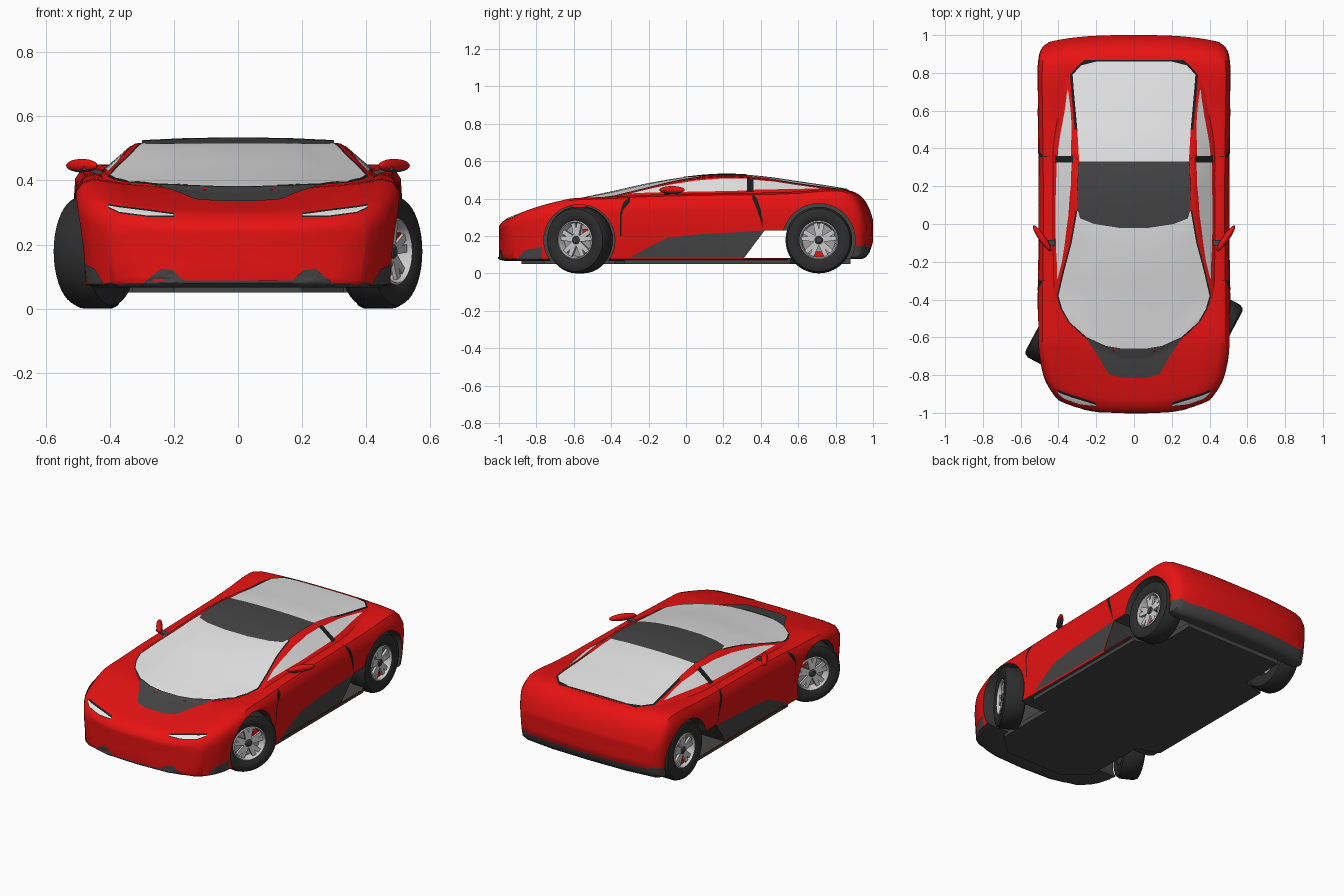
import bpy, bmesh
from math import radians, pi, cos, sin
from mathutils import Vector, Matrix
from mathutils.bvhtree import BVHTree

if "Cube" in bpy.data.objects:
    bpy.data.objects.remove(bpy.data.objects["Cube"])


def material(name, r, g, b):
    m = bpy.data.materials.new(name)
    m.use_nodes = True
    m.diffuse_color = (r, g, b, 1)
    m.node_tree.nodes["Principled BSDF"].inputs["Base Color"].default_value = (r, g, b, 1)
    return m


RED = material("red paint", .8, .006, .006)
DARK = material("dark grey trim", .06, .06, .06)
BLACK = material("black seal", .012, .012, .012)
TYRE = material("tyre rubber", .026, .026, .026)
GLASS = material("pale glass", .8, .8, .8)
METAL = material("light metal", .6, .6, .6)
DISC = material("brake disc grey", .35, .35, .35)


def make(name, bm, mats, rule=None, angle=35, recalc=True):
    """Turn a bmesh into a named, shaded object."""
    if recalc:
        bmesh.ops.recalc_face_normals(bm, faces=bm.faces)
    bm.normal_update()
    if rule:
        for f in bm.faces:
            f.material_index = rule(f.calc_center_median(), f.normal)
    mesh = bpy.data.meshes.new(name)
    bm.to_mesh(mesh)
    bm.free()
    ob = bpy.data.objects.new(name, mesh)
    bpy.context.collection.objects.link(ob)
    for m in mats:
        mesh.materials.append(m)
    activate(ob)
    bpy.ops.object.shade_smooth_by_angle(angle=radians(angle))
    return ob


def activate(ob):
    bpy.ops.object.select_all(action="DESELECT")
    ob.select_set(True)
    bpy.context.view_layer.objects.active = ob


def smooth(rows, n=4):
    """Catmull-Rom interpolation of rows of numbers."""
    out = []
    for i in range(len(rows) - 1):
        q = rows[max(i - 1, 0)], rows[i], rows[i + 1], rows[min(i + 2, len(rows) - 1)]
        for k in range(n):
            t = k / n
            out.append(tuple(.5 * (2*b + (c - a)*t + (2*a - 5*b + 4*c - d)*t*t
                                   + (3*b - a - 3*c + d)*t**3) for a, b, c, d in zip(*q)))
    return out + [rows[-1]]


def loft(rings):
    """Closed skin through rings of points."""
    bm = bmesh.new()
    vs = [[bm.verts.new(p) for p in r] for r in rings]
    for a, b in zip(vs, vs[1:]):
        for i in range(len(a)):
            j = (i + 1) % len(a)
            bm.faces.new((a[i], a[j], b[j], b[i]))
    bm.faces.new(vs[0])
    bm.faces.new(vs[-1])
    return bm


def mirrored(half):
    """Full ring from a half section that starts and ends on the centre line."""
    return half + [(-x, z) for x, z in half[-2:0:-1]]


def revolve(profile, matrix, segs=40):
    """Spin (radius, x) points about the x axis."""
    bm = bmesh.new()
    rows = [[bm.verts.new((x, r * cos(2*pi*i/segs), r * sin(2*pi*i/segs))) for i in range(segs)]
            for r, x in profile]
    for a, b in zip(rows, rows[1:]):
        for i in range(segs):
            j = (i + 1) % segs
            bm.faces.new((a[i], a[j], b[j], b[i]))
    bmesh.ops.remove_doubles(bm, verts=bm.verts, dist=1e-5)
    bm.transform(matrix)
    return bm


def add_box(bm, size, matrix):
    bmesh.ops.create_cube(bm, size=1, matrix=matrix @ Matrix.Diagonal((*size, 1)))


def prism_x(points, x0, x1):
    return loft([[(x, y, z) for y, z in points] for x in (x0, x1)])


# Body shell: stations of y, half width, bottom, fender height, centre height
STATIONS = [(-1, .40, .08, .26, .25), (-.985, .42, .07, .288, .272), (-.95, .45, .066, .317, .297),
            (-.9, .475, .066, .34, .313), (-.8, .495, .066, .367, .337), (-.7, .507, .066, .387, .36),
            (-.6, .51, .066, .402, .374), (-.4, .51, .066, .41, .38), (-.2, .507, .066, .42, .38),
            (.1, .505, .066, .427, .38), (.4, .507, .066, .431, .39), (.6, .51, .066, .438, .42),
            (.75, .512, .07, .45, .44), (.85, .51, .075, .446, .446), (.91, .505, .078, .425, .43),
            (.95, .497, .08, .39, .397), (.98, .48, .11, .34, .347), (1, .45, .17, .28, .285)]


def bow(t, x):
    k = .13 * max(0, (-.6 - t) / .4) - .05 * max(0, (t - .8) / .2)
    return t + k * abs(2 * x) ** 3


def body_ring(t, w, zb, zs, zc, scale=1):
    zk = max(zb + .02, .15)
    h = zs - zk
    half = [(0, zb), (.5*w, zb), (.88*w, zb), (.955*w, zb + .01), (.975*w, zk), (.99*w, zk + .35*h),
            (w, zk + .65*h), (.992*w, zk + .85*h), (.95*w, zs - .01), (.88*w, zs),
            (.7*w, (zs + zc)/2), (.4*w, zc + .1*(zs - zc)), (.2*w, zc), (0, zc)]
    mid = (zb + zs) / 2
    return [(x*scale, bow(t, x*scale), mid + (z - mid)*scale) for x, z in mirrored(half)]


rows = smooth(STATIONS)
shrink = (.8, .55, .3, .05)
rings = ([body_ring(*rows[0], s) for s in reversed(shrink)] + [body_ring(*r) for r in rows]
         + [body_ring(*rows[-1], s) for s in shrink])
body = make("body_shell", loft(rings), [RED, DARK],
            lambda c, n: int((n.z < -.6 and c.z < .13) or (c.y > .86 and c.z < .15)))

# Cabin: stations of y, rail half width, centre height, rail height, base half width, base height
CABIN = [(-.68, .08, .372, .372, .12, .33), (-.62, .22, .386, .383, .27, .34),
         (-.52, .33, .407, .395, .38, .36), (-.38, .405, .437, .412, .45, .38),
         (-.2, .37, .477, .455, .455, .395), (0, .33, .51, .5, .455, .4),
         (.2, .315, .526, .517, .455, .4), (.4, .315, .515, .505, .45, .41),
         (.6, .325, .487, .475, .43, .41), (.75, .34, .465, .455, .42, .42), (.87, .3, .445, .44, .37, .41)]
cabin_rings = []
for y, r, zc, zr, b, zb in smooth(CABIN):
    half = [(0, zb), (b, zb), (r + .02, zr - .012), (r + .006, zr - .002), (r - .02, zr + .001),
            (.55*r, zr + .75*(zc - zr)), (.25*r, zc - .05*(zc - zr)), (0, zc)]
    cabin_rings.append([(x, y, z) for x, z in mirrored(half)])
cabin = make("cabin", loft(cabin_rings), [RED])

# Surface that the thin plates are laid on
verts, polys = [], []
for ob in (body, cabin):
    n = len(verts)
    verts += [v.co.copy() for v in ob.data.vertices]
    polys += [[n + i for i in p.vertices] for p in ob.data.polygons]
surface = BVHTree.FromPolygons(verts, polys)


def plate(name, cols, mat, view, s=1, lift=.004, n=12):
    """Lay a strip of columns (u, low, high) on the surface, seen from top, side or front."""
    aim = {"top": Vector((0, 0, -1)), "side": Vector((-s, 0, 0)), "front": Vector((0, 1, 0))}[view]
    bm, grid = bmesh.new(), []
    for a, b in zip(cols, cols[1:]):
        for k in range(5):
            u, lo, hi = (p + (q - p) * k / 4 for p, q in zip(a, b))
            line = []
            for i in range(n + 1):
                v = lo + (hi - lo) * i / n
                start = {"top": (v, u, 2), "side": (2*s, u, v), "front": (s*u, -2, v)}[view]
                hit = surface.ray_cast(Vector(start), aim)[0]
                line.append(bm.verts.new(hit - aim * lift) if hit else None)
            grid.append(line)
    for a, b in zip(grid, grid[1:]):
        for i in range(n):
            quad = (a[i], a[i + 1], b[i + 1], b[i])
            if all(quad):
                f = bm.faces.new(quad)
                f.normal_update()
                if f.normal.dot(aim) > 0:
                    f.normal_flip()
    bmesh.ops.remove_doubles(bm, verts=bm.verts, dist=1e-5)
    return make(name, bm, [mat], recalc=False)


def top_plate(name, rows, mat, lift, border=0):
    plate(name, [(y, -w - border, w + border) for y, w in rows], mat, "top", 1, lift, 28)


# Bonnet panel, screens and roof
screen = [(-.66, .06), (-.645, .15), (-.6, .25), (-.52, .34), (-.45, .38), (-.38, .4),
          (-.25, .37), (-.1, .33), (.07, .3)]
rear_screen = [(.325, .29), (.5, .3), (.7, .318), (.79, .325), (.84, .28), (.86, .2)]
top_plate("bonnet_panel", [(-.815, .06), (-.795, .135), (-.7, .19), (-.61, .25)], DARK, .003)
top_plate("windscreen_seal", screen, BLACK, .0035, .008)
top_plate("windscreen", screen, GLASS, .006)
top_plate("roof_panel", [(-.02, .08), (0, .21), (.03, .285), (.08, .3), (.31, .297), (.33, .29)], DARK, .008)
top_plate("rear_screen_seal", rear_screen[1:-1] + [(.868, .25)], BLACK, .0035, .014)
top_plate("rear_screen", rear_screen, GLASS, .006)

# Nose trim across the middle
plate("front_lip", [(-.18, .072, .088), (.18, .072, .088)], DARK, "front")

for s, side in ((1, "left"), (-1, "right")):
    # Side glass and pillar
    plate(side + "_door_glass", [(-.29, .428, .43), (-.2, .432, .452), (-.1, .435, .472), (.05, .437, .496),
                                 (.2, .44, .508), (.325, .443, .506)], GLASS, "side", s)
    plate(side + "_pillar_seal", [(.322, .436, .515), (.362, .436, .508)], BLACK, "side", s, .003)
    plate(side + "_quarter_glass", [(.36, .447, .501), (.5, .45, .488), (.62, .452, .47), (.71, .455, .458)],
          GLASS, "side", s)
    # Door gaps and dark lower door
    plate(side + "_door_front_gap", [(-.3, .38, .41), (-.335, .34, .38), (-.348, .3, .34)], BLACK, "side", s, .002)
    plate(side + "_door_front_edge", [(-.352, .2, .33), (-.346, .2, .33)], BLACK, "side", s, .002)
    plate(side + "_door_rear_gap", [(.355, .4, .43), (.38, .34, .4), (.4, .28, .34), (.41, .235, .28)],
          BLACK, "side", s, .002)
    plate(side + "_lower_door", [(-.29, .085, .09), (-.2, .085, .14), (-.1, .085, .19), (.05, .085, .208),
                                 (.31, .085, .222), (.41, .215, .23)], DARK, "side", s)
    # Nose corner, intake and headlamp
    plate(side + "_nose_corner", [(-.9, .07, .08), (-.86, .07, .125), (-.77, .07, .14)], DARK, "side", s)
    plate(side + "_intake", [(.17, .072, .088), (.205, .072, .12), (.24, .072, .125), (.3, .072, .076)],
          DARK, "front", s)
    lamp = [(.2, .29, .294), (.28, .29, .305), (.37, .302, .316), (.405, .318, .322)]
    plate(side + "_headlamp_rim", [(u, a - .004, b + .005) for u, a, b in lamp], BLACK, "front", s, .003)
    plate(side + "_headlamp", lamp, GLASS, "front", s, .006)
    # Door mirror, dark underneath
    bm = bmesh.new()
    bmesh.ops.create_uvsphere(bm, u_segments=24, v_segments=12, radius=1)
    bm.transform(Matrix.Translation((.487*s, -.075, .446)) @ Matrix.Rotation(s * radians(55), 4, "Z")
                 @ Matrix.Diagonal((.082, .018, .021, 1)))
    make(side + "_mirror", bm, [RED, DARK], lambda c, n: int(c.z < .437))
    bm = bmesh.new()
    add_box(bm, (.09, .03, .012), Matrix.Translation((.44*s, -.1, .427)) @ Matrix.Rotation(-s * .25, 4, "Y"))
    make(side + "_mirror_arm", bm, [DARK])

# Wheel wells and the open side duct, cut from the body
cutters = [prism_x([(.31, .082), (.42, .23), (.57, .23), (.6, .082)], -.7, .7)]
for y, r in ((-.57, .19), (.71, .195)):
    for s in (1, -1):
        cutters.append(prism_x([(y + r*cos(a*pi/24), .178 + r*sin(a*pi/24)) for a in range(48)], .27*s, .7*s))
for bm in cutters:
    cutter = make("cutter", bm, [RED, DARK], lambda c, n: 1)
    cutter.hide_render = True
    activate(body)
    mod = body.modifiers.new("cut", "BOOLEAN")
    mod.operation, mod.solver, mod.object = "DIFFERENCE", "EXACT", cutter
    bpy.ops.object.modifier_apply(modifier=mod.name)
    bpy.data.objects.remove(cutter)
activate(body)
bpy.ops.object.shade_smooth_by_angle(angle=radians(35))

# Floor
outline = [(.2, -.88), (.33, -.76), (.33, -.38), (.47, -.33), (.47, .56), (.33, .6), (.33, .88)]
ring = outline + [(-x, y) for x, y in reversed(outline)]
make("floor_pan", loft([[(x, y, z) for x, y in ring] for z in (.05, .08)]), [DARK])

# Wheels: the front pair is steered
tyre = [(.1, -.055), (.15, -.065), (.168, -.058), (.178, -.038), (.178, .038), (.168, .058),
        (.15, .065), (.112, .06), (.1, .05), (.1, -.055)]
for end, y, x, steer in (("front", -.567, .445, radians(-28)), ("rear", .71, .432, 0)):
    for s, side in ((1, "left"), (-1, "right")):
        name = end + "_" + side
        m = Matrix.Translation((x*s, y, .178)) @ Matrix.Rotation(steer + (pi if s < 0 else 0), 4, "Z")
        make(name + "_tyre", revolve(tyre, m), [TYRE])
        make(name + "_rim", revolve([(.104, -.056), (.104, .056), (.098, .06), (.092, .045), (.088, .012)], m), [METAL])
        make(name + "_disc", revolve([(.09, .012), (0, .012)], m), [DISC])
        make(name + "_hub", revolve([(.022, 0), (.022, .046), (.014, .052), (0, .052)], m, 20), [DARK])
        make(name + "_axle", revolve([(.03, 0), (.03, -.15), (0, -.15)], m, 16), [DARK])
        bm = bmesh.new()
        for k in range(5):
            for d in (-.2, .2):
                turn = Matrix.Rotation(k * 2*pi/5 + d, 4, "X")
                add_box(bm, (.014, .024, .082), m @ turn @ Matrix.Translation((.038, 0, .056)))
        make(name + "_spokes", bm, [METAL])
        bm = bmesh.new()
        at = (.024, .055*s, .045) if end == "front" else (.024, 0, -.075)
        add_box(bm, (.02, .045, .03), m @ Matrix.Translation(at))
        make(name + "_caliper", bm, [RED])
